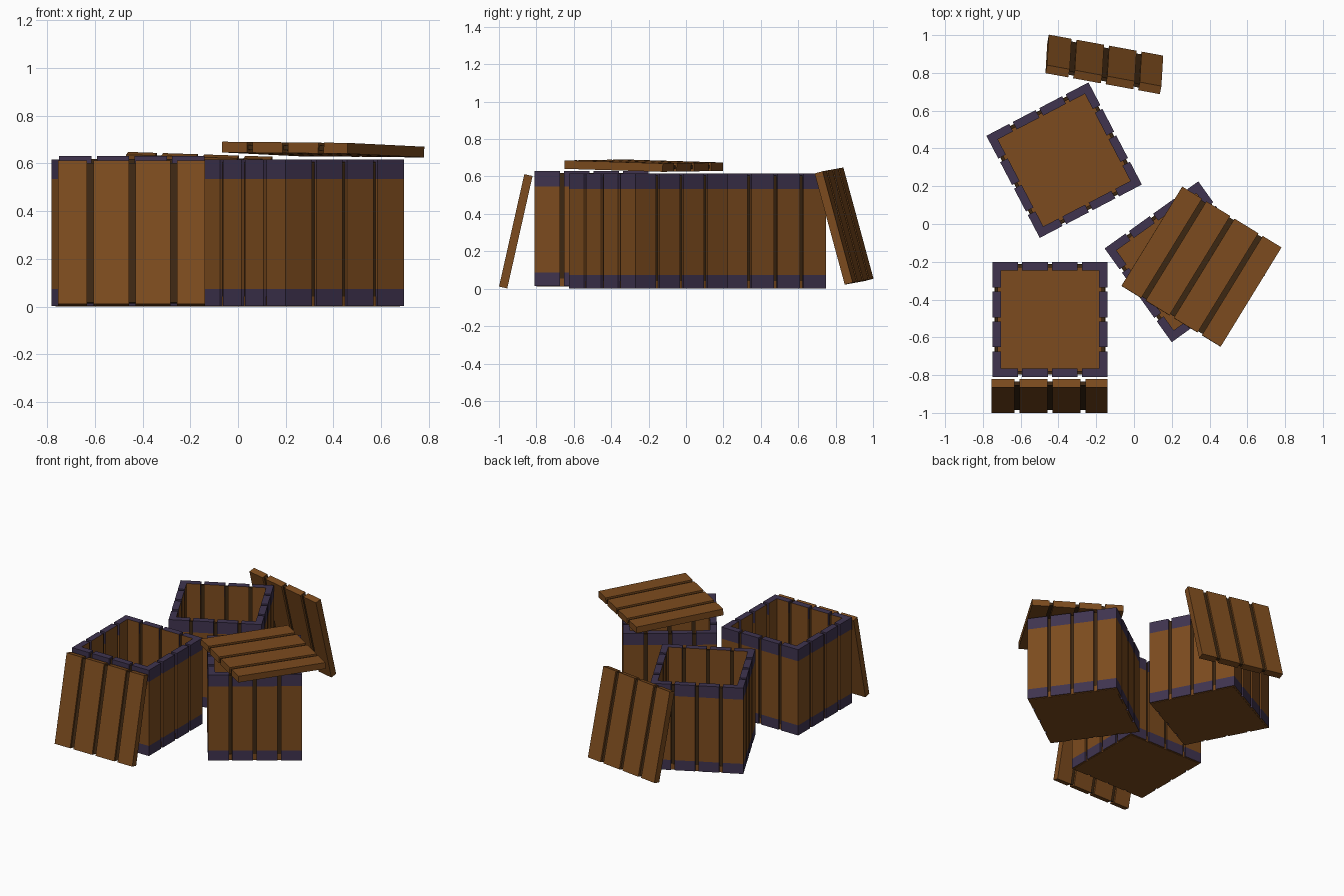
import bpy, bmesh
from math import radians
from mathutils import Matrix, Vector

if "Cube" in bpy.data.objects:
    bpy.data.objects.remove(bpy.data.objects["Cube"])


def material(name, rgb):
    m = bpy.data.materials.new(name)
    m.diffuse_color = (*rgb, 1)
    m.use_nodes = True
    m.node_tree.nodes["Principled BSDF"].inputs["Base Color"].default_value = m.diffuse_color
    return m


WOOD = material("wood", (0.2, 0.07, 0.013))
BAND = material("band", (0.05, 0.034, 0.078))
DARK = material("groove", (0.045, 0.02, 0.006))

R, T, H = 0.305, 0.045, 0.615      # crate half width, wall thickness, height
CUTS = (-0.158, 0.0, 0.158)        # groove positions across a side


def spans(cuts, half, gap):
    """Plank extents left between the grooves."""
    edges = [-half] + [e for c in cuts for e in (c - gap / 2, c + gap / 2)] + [half]
    return list(zip(edges[::2], edges[1::2]))


def prism(bm, outline, levels, mats, cap_mats):
    """Stack an outline (counter-clockwise) through z levels, one material per layer."""
    rings = [[bm.verts.new((x, y, z)) for x, y in outline] for z in levels]
    n = len(outline)
    for lo, hi, mat in zip(rings, rings[1:], mats):
        for i in range(n):
            j = (i + 1) % n
            # edge 2 of a wall plank is its inner side, always plain wood
            bm.faces.new((lo[i], lo[j], hi[j], hi[i])).material_index = 0 if i == 2 and mat == 1 else mat
    bm.faces.new(rings[0][::-1]).material_index = cap_mats[0]
    bm.faces.new(rings[-1]).material_index = cap_mats[1]


def rect(x0, x1, y0, y1):
    return [(x0, y0), (x1, y0), (x1, y1), (x0, y1)]


def finish(name, bm, matrix):
    bmesh.ops.recalc_face_normals(bm, faces=bm.faces)
    me = bpy.data.meshes.new(name)
    bm.to_mesh(me)
    bm.free()
    for m in (WOOD, BAND, DARK):
        me.materials.append(m)
    ob = bpy.data.objects.new(name, me)
    ob.matrix_world = matrix
    bpy.context.collection.objects.link(ob)


def crate(name, x, y, z, angle):
    bm = bmesh.new()
    inner, d = R - T, 0.014
    for k in range(4):
        before = set(bm.verts)
        # mitred wall planks with painted bands
        for a, b in spans(CUTS, R, 0.022):
            ia, ib = max(a, -inner), min(b, inner)
            prism(bm, [(a, -R), (b, -R), (ib, -inner), (ia, -inner)],
                  (0, 0.072, 0.532, H), (1, 0, 1), (0, 1))
        # dark backing seen inside the grooves
        prism(bm, rect(-R + T / 2, R - T / 2, -R + d, -inner - d),
              (0.005, H - 0.012), (2,), (2, 2))
        new = [v for v in bm.verts if v not in before]
        bmesh.ops.rotate(bm, verts=new, cent=(0, 0, 0),
                         matrix=Matrix.Rotation(radians(90 * k), 3, 'Z'))
    # floor
    f = R - 0.012
    prism(bm, rect(-f, f, -f, f), (-0.002, 0.04), (0,), (0, 0))
    finish(name, bm, Matrix.Translation((x, y, z)) @ Matrix.Rotation(radians(angle), 4, 'Z'))


def lid(name, centre, across, along):
    bm = bmesh.new()
    half, t = 0.308, 0.0225
    # planks
    for a, b in spans((-0.172, 0.003, 0.178), half, 0.027):
        prism(bm, rect(a, b, -half, half), (-t, t), (0,), (0, 0))
    # dark core joining the planks
    c = half - 0.008
    prism(bm, rect(-c, c, -c, c), (-0.01, 0.01), (2,), (2, 2))
    u = Vector(across).normalized()
    v = Vector(along)
    v = (v - u * v.dot(u)).normalized()
    rot = Matrix((u, v, u.cross(v))).transposed().to_4x4()
    finish(name, bm, Matrix.Translation(centre) @ rot)


crate("front_crate", -0.445, -0.505, 0.015, 0)
crate("back_crate", -0.37, 0.338, 0.002, 27.6)
crate("right_crate", 0.27, -0.20, 0.002, 35.6)

lid("front_lid", (-0.447, -0.91, 0.307), (1, 0, 0), (0, 0.135, 0.6))
lid("back_lid", (-0.157, 0.845, 0.335), (0.6, -0.11, -0.02), (-0.01, -0.16, 0.59))
lid("right_lid", (0.357, -0.226, 0.658), (0.53, -0.325, -0.005), (0.32, 0.525, -0.016))
